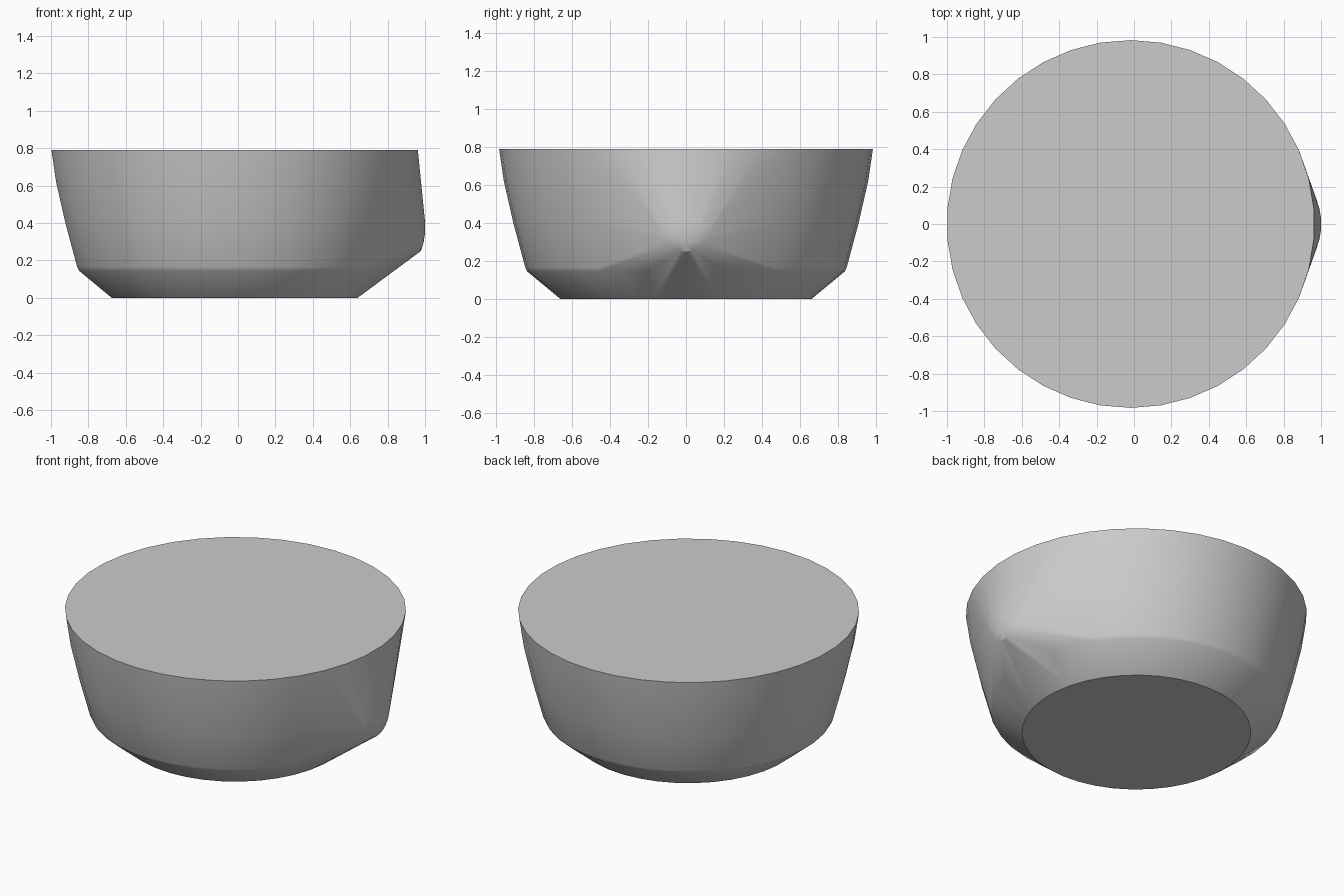
import bpy, bmesh
from math import cos, sin, pi, radians

cube = bpy.data.objects.get("Cube")
if cube:
    bpy.data.objects.remove(cube)

# Plain grey colour
grey = bpy.data.materials.new("light_grey")
grey.use_nodes = True
colour = (0.6, 0.6, 0.6, 1)
grey.diffuse_color = colour
grey.node_tree.nodes["Principled BSDF"].inputs["Base Color"].default_value = colour

bm = bmesh.new()

# Bowl rings: height, radius
SIDES = 38
for z, r in [(0, 0.66), (0.145, 0.835), (0.165, 0.845), (0.4, 0.908), (0.62, 0.958), (0.79, 0.983)]:
    for i in range(SIDES):
        a = pi / 2 + 2 * pi * i / SIDES
        bm.verts.new((-0.018 + r * cos(a), r * sin(a), z))

# Rounded spout tip on the left side: x, radius
for x, r in [(0.978, 0.125), (0.992, 0.08), (1.0, 0.03)]:
    for i in range(24):
        a = 2 * pi * i / 24
        bm.verts.new((x, r * cos(a), 0.375 + r * sin(a)))

# Stretch one skin around the rings and the tip
hull = bmesh.ops.convex_hull(bm, input=bm.verts[:])
unused = {g for g in hull["geom_interior"] + hull["geom_unused"] if isinstance(g, bmesh.types.BMVert)}
bmesh.ops.delete(bm, geom=list(unused), context='VERTS')
bmesh.ops.dissolve_limit(bm, angle_limit=radians(0.5), verts=bm.verts[:], edges=bm.edges[:])
bmesh.ops.recalc_face_normals(bm, faces=bm.faces[:])

mesh = bpy.data.meshes.new("bowl_body")
bm.to_mesh(mesh)
bm.free()
mesh.materials.append(grey)
body = bpy.data.objects.new("bowl_body", mesh)
bpy.context.collection.objects.link(body)

# Smooth sides, crisp rims
bpy.ops.object.select_all(action='DESELECT')
body.select_set(True)
bpy.context.view_layer.objects.active = body
bpy.ops.object.shade_smooth_by_angle(angle=radians(32))
